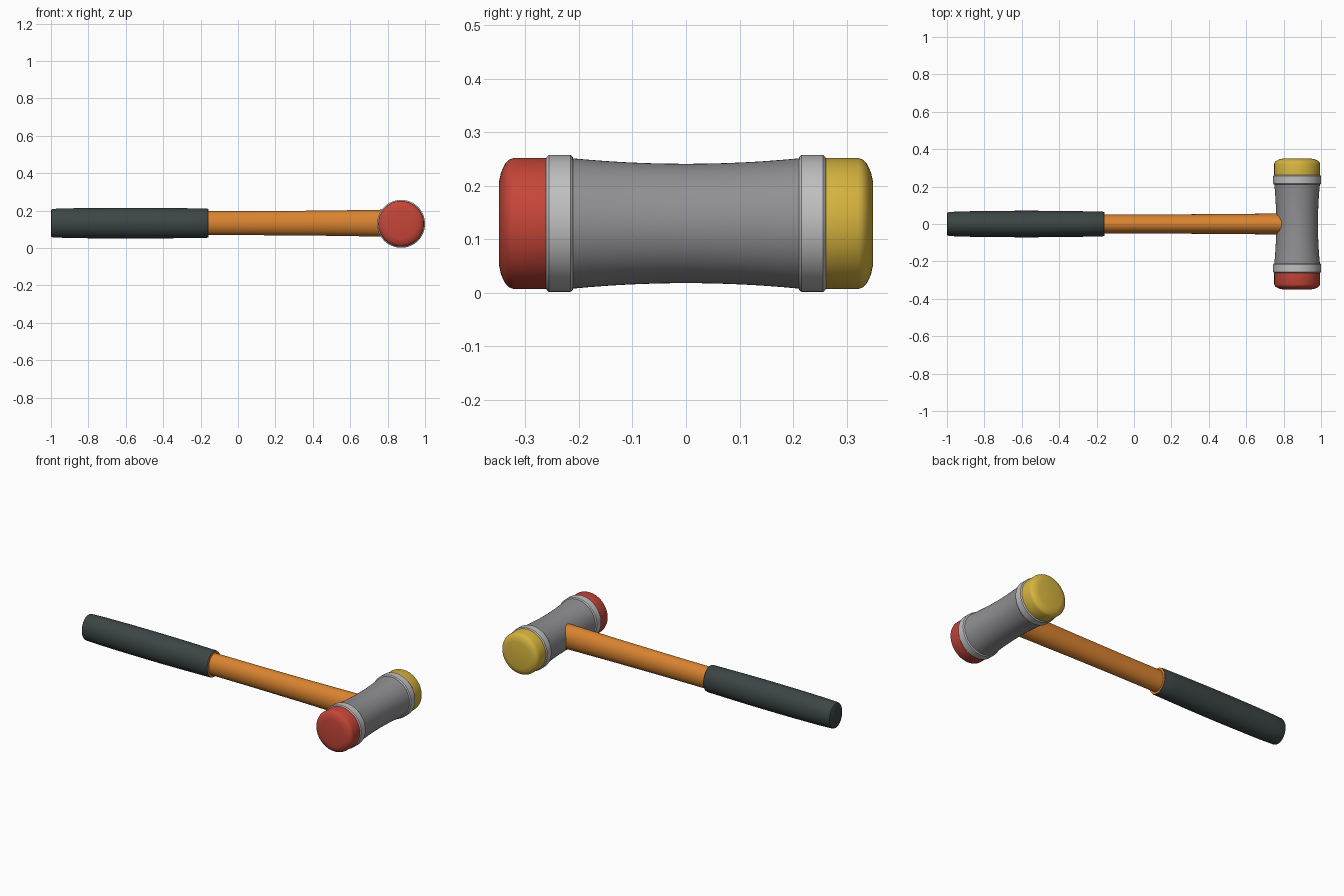
import bpy, bmesh, math

if "Cube" in bpy.data.objects:
    bpy.data.objects.remove(bpy.data.objects["Cube"])

HEAD_X, HEAD_Z = 0.872, 0.1295
HANDLE_Z = 0.133


def material(name, rgb):
    m = bpy.data.materials.new(name)
    m.diffuse_color = (*rgb, 1)
    m.use_nodes = True
    m.node_tree.nodes["Principled BSDF"].inputs["Base Color"].default_value = m.diffuse_color
    return m


RED = material("red_plastic", (0.56, 0.06, 0.04))
YELLOW = material("yellow_plastic", (0.68, 0.46, 0.05))
ORANGE = material("orange_wood", (0.70, 0.23, 0.03))
STEEL = material("light_steel", (0.52, 0.52, 0.52))
IRON = material("grey_iron", (0.28, 0.28, 0.295))
RUBBER = material("dark_rubber", (0.045, 0.06, 0.06))


def loft(name, axis, stations, centre, mat, sides=64):
    """Skin elliptical rings (position, radius_a, radius_z) along x or y."""
    bm = bmesh.new()
    rings = []
    for pos, ra, rz in stations:
        ring = []
        for i in range(sides):
            a = 2 * math.pi * i / sides
            u, w = ra * math.cos(a), rz * math.sin(a)
            p = (pos, u, w) if axis == "x" else (u, pos, w)
            ring.append(bm.verts.new([c + q for c, q in zip(centre, p)]))
        rings.append(ring)
    for r0, r1 in zip(rings, rings[1:]):
        for i in range(sides):
            j = (i + 1) % sides
            bm.faces.new((r0[i], r0[j], r1[j], r1[i]))
    bm.faces.new(rings[0])
    bm.faces.new(rings[-1])
    bmesh.ops.recalc_face_normals(bm, faces=bm.faces)
    mesh = bpy.data.meshes.new(name)
    bm.to_mesh(mesh)
    bm.free()
    mesh.materials.append(mat)
    ob = bpy.data.objects.new(name, mesh)
    bpy.context.collection.objects.link(ob)
    bpy.ops.object.select_all(action="DESELECT")
    ob.select_set(True)
    bpy.context.view_layer.objects.active = ob
    bpy.ops.object.shade_smooth_by_angle(angle=math.radians(35))
    return ob


def lathe(name, profile, mat):
    """Round head part turned about the y axis."""
    return loft(name, "y", [(y, r, r) for y, r in profile], (HEAD_X, 0, HEAD_Z), mat)


# Waisted head body
body = []
for i in range(17):
    t = -1 + i / 8
    body.append((0.214 * t, 0.1115 + 0.0105 * t * t))
lathe("head_body", body, IRON)

# Collars and striking faces on both ends
collar = [(0.211, 0.122), (0.212, 0.125), (0.216, 0.128), (0.256, 0.128),
          (0.260, 0.125), (0.262, 0.121)]
tip = [(0.255, 0.118), (0.261, 0.1225), (0.322, 0.1225), (0.330, 0.1195),
       (0.337, 0.113), (0.342, 0.104), (0.346, 0.094), (0.349, 0.080)]
for side, s, mat in (("front", -1, RED), ("back", 1, YELLOW)):
    lathe(side + "_collar", [(s * y, r) for y, r in collar], STEEL)
    lathe(side + "_striking_tip", [(s * y, r) for y, r in tip], mat)

# Oval wooden handle, with a lip closing the mouth of the grip
handle = [(-0.30, 0.060, 0.072), (-0.166, 0.060, 0.072), (-0.159, 0.064, 0.076),
          (-0.159, 0.051, 0.064), (0.12, 0.051, 0.0645), (0.45, 0.053, 0.067),
          (0.78, 0.056, 0.072), (0.87, 0.056, 0.072)]
loft("handle", "x", handle, (0, 0, HANDLE_Z), ORANGE)

# Rubber grip, slightly swollen in the middle
grip = [(-1.0, 0.056, 0.068), (-0.997, 0.061, 0.073), (-0.988, 0.0645, 0.0765)]
for i in range(1, 10):
    t = -1 + i / 5
    grip.append((-0.575 + 0.405 * t, 0.071 - 0.005 * t * t, 0.082 - 0.004 * t * t))
grip += [(-0.168, 0.0665, 0.0785), (-0.161, 0.064, 0.076)]
loft("grip", "x", grip, (0, 0, HANDLE_Z), RUBBER)
